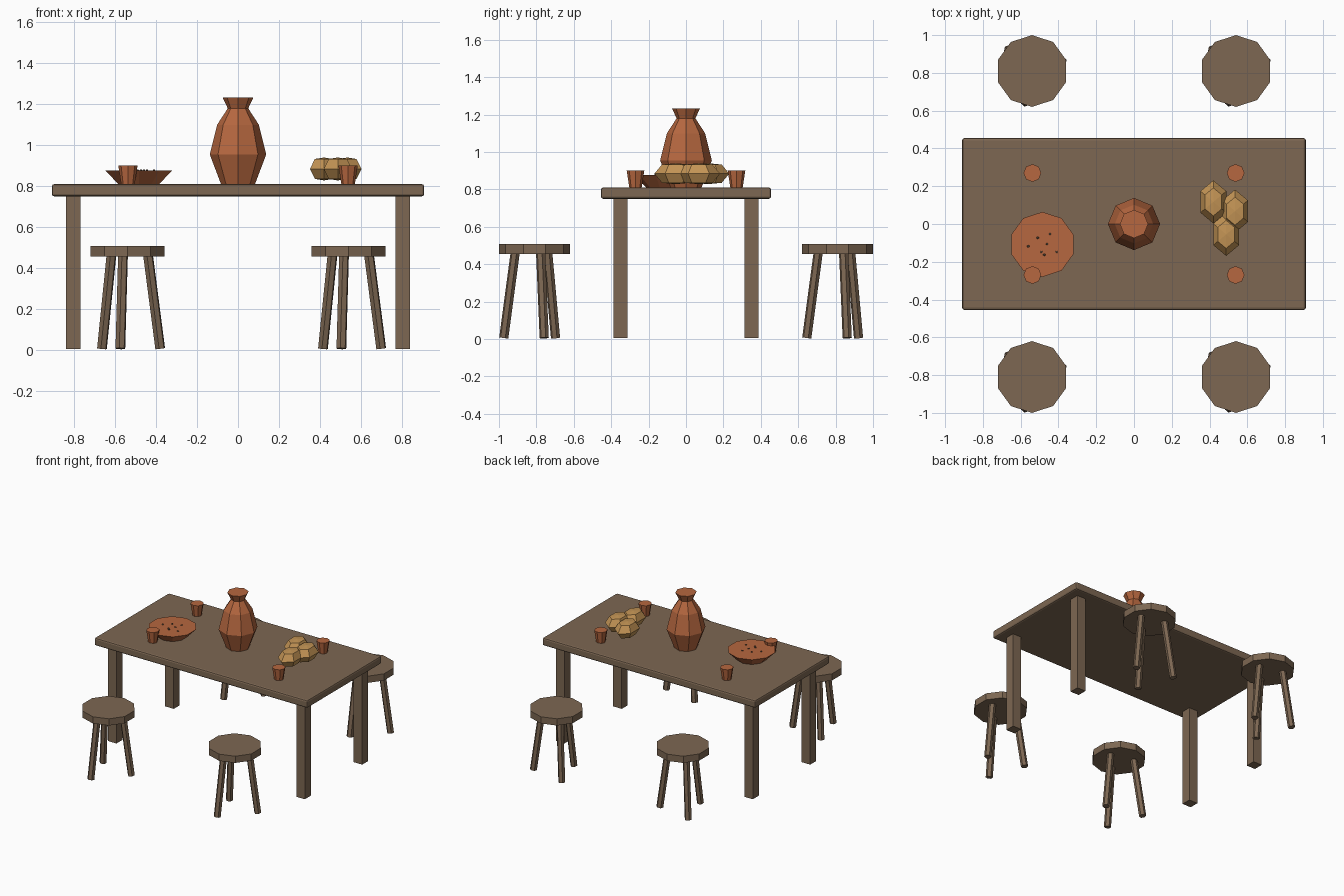
import bpy, bmesh
from math import sin, cos, radians, pi
from mathutils import Vector

cube = bpy.data.objects.get("Cube")
if cube:
    bpy.data.objects.remove(cube, do_unlink=True)


def material(name, rgb):
    m = bpy.data.materials.new(name)
    m.use_nodes = True
    m.diffuse_color = (*rgb, 1)
    m.node_tree.nodes["Principled BSDF"].inputs["Base Color"].default_value = (*rgb, 1)
    return m


wood = material("brown wood", (0.205, 0.136, 0.085))
clay = material("terracotta", (0.468, 0.136, 0.05))
crust = material("bread crust", (0.546, 0.296, 0.091))
seed = material("dark seed", (0.12, 0.08, 0.05))


def finish(name, bm, mat, loc):
    bmesh.ops.recalc_face_normals(bm, faces=bm.faces)
    me = bpy.data.meshes.new(name)
    bm.to_mesh(me)
    bm.free()
    me.materials.append(mat)
    ob = bpy.data.objects.new(name, me)
    ob.location = loc
    bpy.context.collection.objects.link(ob)
    return ob


def lathe(name, profile, sides, mat, loc, scale=(1, 1, 1)):
    """Faceted solid of revolution with a vertex towards +y and flat caps."""
    bm = bmesh.new()
    rings = []
    for r, z in profile:
        rings.append([bm.verts.new((r * sin(2 * pi * i / sides) * scale[0],
                                    r * cos(2 * pi * i / sides) * scale[1],
                                    z * scale[2])) for i in range(sides)])
    for a, b in zip(rings, rings[1:]):
        for i in range(sides):
            j = (i + 1) % sides
            bm.faces.new((a[i], a[j], b[j], b[i]))
    bm.faces.new(rings[0])
    bm.faces.new(rings[-1])
    return finish(name, bm, mat, loc)


def box(name, size, mat, loc):
    bm = bmesh.new()
    bmesh.ops.create_cube(bm, size=1)
    bmesh.ops.scale(bm, vec=size, verts=bm.verts)
    return finish(name, bm, mat, loc)


def rod(name, start, end, radius, sides, mat, loc):
    bm = bmesh.new()
    axis = Vector(end) - Vector(start)
    bmesh.ops.create_cone(bm, cap_ends=True, segments=sides, radius1=radius,
                          radius2=radius, depth=axis.length)
    bmesh.ops.rotate(bm, verts=bm.verts, matrix=axis.to_track_quat('Z', 'Y').to_matrix())
    bmesh.ops.translate(bm, verts=bm.verts, vec=(Vector(start) + Vector(end)) / 2)
    return finish(name, bm, mat, loc)


# Table
top = box("table_top", (1.82, 0.91, 0.06), wood, (0, 0, 0.78))
bevel = top.modifiers.new("edge", 'BEVEL')
bevel.width = 0.012
bevel.segments = 2

SIDES = {"left": 1, "right": -1}
ENDS = {"front": -1, "back": 1}
for side, sx in SIDES.items():
    for end, sy in ENDS.items():
        tag = f"{end}_{side}"
        box(f"table_leg_{tag}", (0.073, 0.073, 0.755), wood, (sx * 0.805, sy * 0.35, 0.3825))

        # Stool with three splayed legs
        spot = (sx * 0.54, sy * 0.81, 0)
        lathe(f"stool_seat_{tag}", [(0.19, 0.455), (0.19, 0.507)], 10, wood, spot)
        for k in range(3):
            a = radians(18 + 120 * k)
            rod(f"stool_leg_{tag}_{k + 1}", (0.168 * cos(a), 0.168 * sin(a), 0.006),
                (0.106 * cos(a), 0.106 * sin(a), 0.46), 0.025, 6, wood, spot)

        # Cup
        lathe(f"cup_{tag}", [(0.033, 0), (0.047, 0.09)], 8, clay,
              (sx * 0.538, sy * 0.27, 0.81))

# Jug
lathe("jug", [(0.083, 0), (0.138, 0.145), (0.102, 0.29), (0.05, 0.37), (0.075, 0.423)],
      8, clay, (0, 0, 0.81))

# Bowl with scattered seeds
bowl = Vector((-0.485, -0.108, 0.81))
lathe("bowl", [(0.105, 0), (0.172, 0.067)], 10, clay, bowl)
SEEDS = [(0.04, 0.055), (-0.025, 0.035), (-0.075, -0.01), (0.025, 0.002),
         (-0.005, -0.04), (0.075, -0.04), (0.01, -0.055)]
for n, (x, y) in enumerate(SEEDS):
    lathe(f"seed_{n + 1}", [(0.008, -0.004), (0.005, 0.005)], 6, seed,
          bowl + Vector((x, y, 0.067)))

# Pile of bread
LOAF = [(0.01, -1), (0.65, -0.87), (1, 0), (0.65, 0.87), (0.01, 1)]
for n, (x, y) in enumerate([(0.42, 0.117), (0.535, 0.068), (0.488, -0.055)]):
    lathe(f"loaf_{n + 1}", LOAF, 6, crust, (x, y, 0.884), (0.079, 0.114, 0.056))
